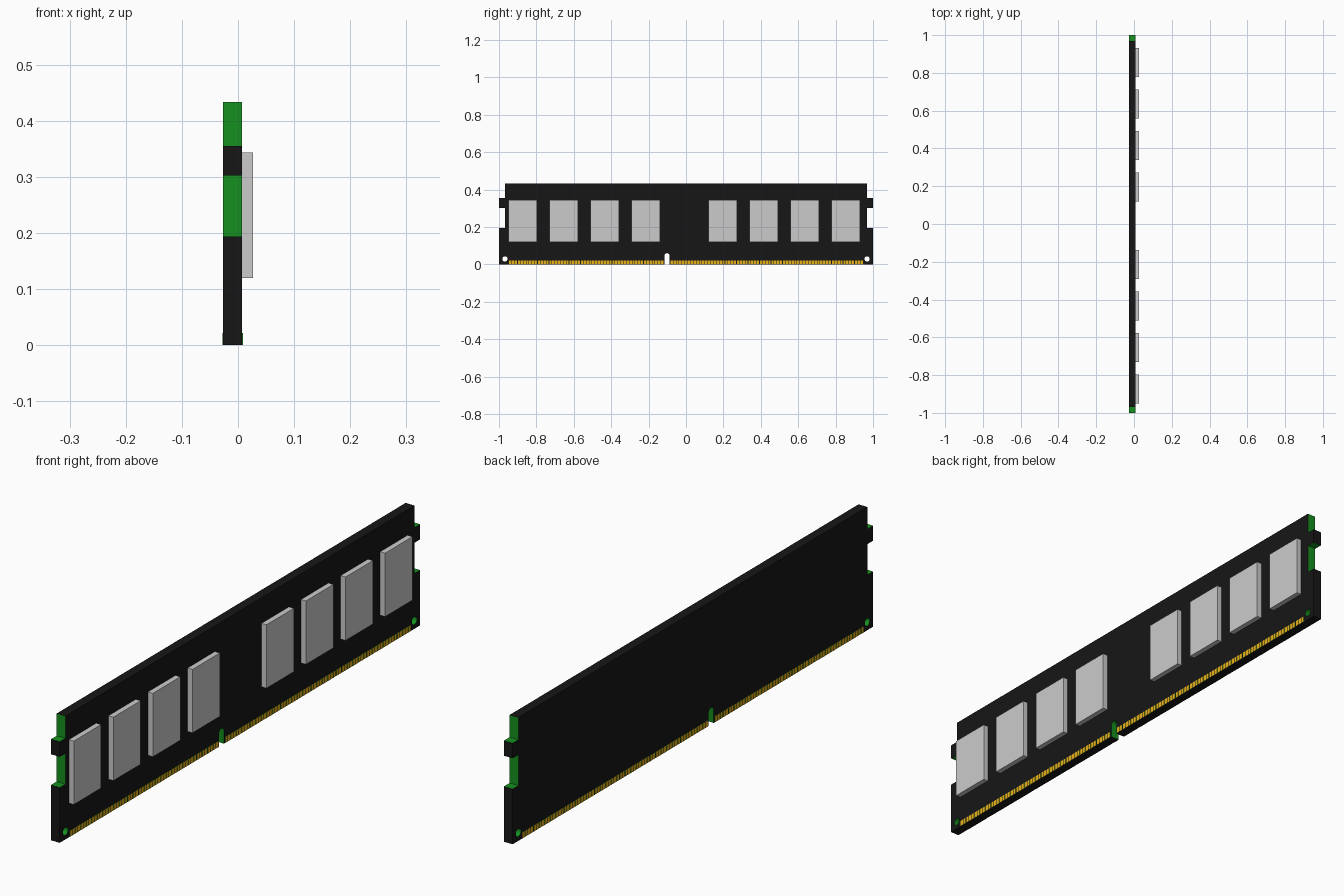
import bpy, bmesh, math
from mathutils import Matrix

if "Cube" in bpy.data.objects:
    bpy.data.objects.remove(bpy.data.objects["Cube"])

X0, X1 = -0.0265, 0.0075      # board thickness
TOP, NECK = 0.433, 0.968      # board height, notch depth


def material(name, rgb):
    m = bpy.data.materials.new(name)
    m.diffuse_color = (*rgb, 1)
    m.use_nodes = True
    m.node_tree.nodes["Principled BSDF"].inputs["Base Color"].default_value = m.diffuse_color
    return m


black = material("black_coating", (0.008, 0.008, 0.008))
green = material("green_core", (0.008, 0.28, 0.014))
gold = material("gold_contact", (0.8, 0.45, 0.01))


def arc(cy, cz, r, a0, a1, n):
    return [(cy + r * math.cos(a0 + (a1 - a0) * i / n),
             cz + r * math.sin(a0 + (a1 - a0) * i / n)) for i in range(n + 1)]


def add_boxes(bm, y0, y1, z0, z1, x0, x1):
    mat = (Matrix.Translation(((x0 + x1) / 2, (y0 + y1) / 2, (z0 + z1) / 2))
           @ Matrix.Diagonal((x1 - x0, y1 - y0, z1 - z0, 1)))
    bmesh.ops.create_cube(bm, size=1, matrix=mat)


def finish(bm, name, mats=()):
    me = bpy.data.meshes.new(name)
    bm.to_mesh(me)
    bm.free()
    for m in mats:
        me.materials.append(m)
    ob = bpy.data.objects.new(name, me)
    bpy.context.collection.objects.link(ob)
    return ob


# Board outline: notched ends, key slot in the bottom edge, two round holes
side = [(1, 0), (1, 0.194), (NECK, 0.194), (NECK, 0.302),
        (1, 0.302), (1, 0.355), (NECK, 0.355), (NECK, TOP)]
slot_y, slot_r = -0.102, 0.014
slot = [(slot_y - slot_r, 0)] + arc(slot_y, 0.046, slot_r, math.pi, 0, 12) + [(slot_y + slot_r, 0)]
outline = side + [(-y, z) for y, z in reversed(side)] + slot
holes = [arc(s * 0.968, 0.029, 0.014, 0, 2 * math.pi, 24)[:-1] for s in (-1, 1)]

curve = bpy.data.curves.new("board_profile", 'CURVE')
curve.dimensions = '2D'
curve.fill_mode = 'BOTH'
curve.extrude = (X1 - X0) / 2
for pts in [outline] + holes:
    sp = curve.splines.new('POLY')
    sp.points.add(len(pts) - 1)
    for p, (y, z) in zip(sp.points, pts):
        p.co = (y, z, 0, 1)
    sp.use_cyclic_u = True
helper = bpy.data.objects.new("board_profile", curve)
bpy.context.collection.objects.link(helper)
bpy.context.view_layer.update()
flat = bpy.data.meshes.new_from_object(helper.evaluated_get(bpy.context.evaluated_depsgraph_get()))
bpy.data.objects.remove(helper)

# Board: stand the profile up, then colour the cut walls green
bm = bmesh.new()
bm.from_mesh(flat)
bm.transform(Matrix(((0, 0, 1, (X0 + X1) / 2), (1, 0, 0, 0), (0, 1, 0, 0), (0, 0, 0, 1))))
bmesh.ops.remove_doubles(bm, verts=bm.verts, dist=1e-5)
bmesh.ops.recalc_face_normals(bm, faces=bm.faces)
for f in bm.faces:
    c = f.calc_center_median()
    outer = abs(c.y) > 0.999 or c.z < 0.001 or c.z > TOP - 0.001
    f.material_index = 0 if abs(f.normal.x) > 0.5 or outer else 1
flat.materials.clear()
board = finish(bm, "board", (black, green))
bpy.context.view_layer.objects.active = board
board.select_set(True)
bpy.ops.object.shade_smooth_by_angle(angle=math.radians(35))

# Memory chips: two groups of four
bm = bmesh.new()
for start in (-0.873, 0.196):
    for i in range(4):
        c = start + 0.2195 * i
        add_boxes(bm, c - 0.076, c + 0.076, 0.12, 0.343, X1, 0.0265)
finish(bm, "memory_chips")

# Edge contacts on both faces, either side of the key slot
for name, xa, xb in (("front_contacts", X1 - 0.001, X1 + 0.001),
                     ("back_contacts", X0 - 0.001, X0 + 0.001)):
    bm = bmesh.new()
    for a, b, n in ((-0.947, -0.12, 54), (-0.084, 0.947, 67)):
        pitch = (b - a) / n
        for i in range(n):
            y = a + pitch * i
            add_boxes(bm, y + 0.1 * pitch, y + 0.9 * pitch, 0.0005, 0.022, xa, xb)
    bm.normal_update()
    for f in bm.faces:
        f.material_index = 0 if abs(f.normal.x) > 0.5 else 1
    finish(bm, name, (gold, green))
